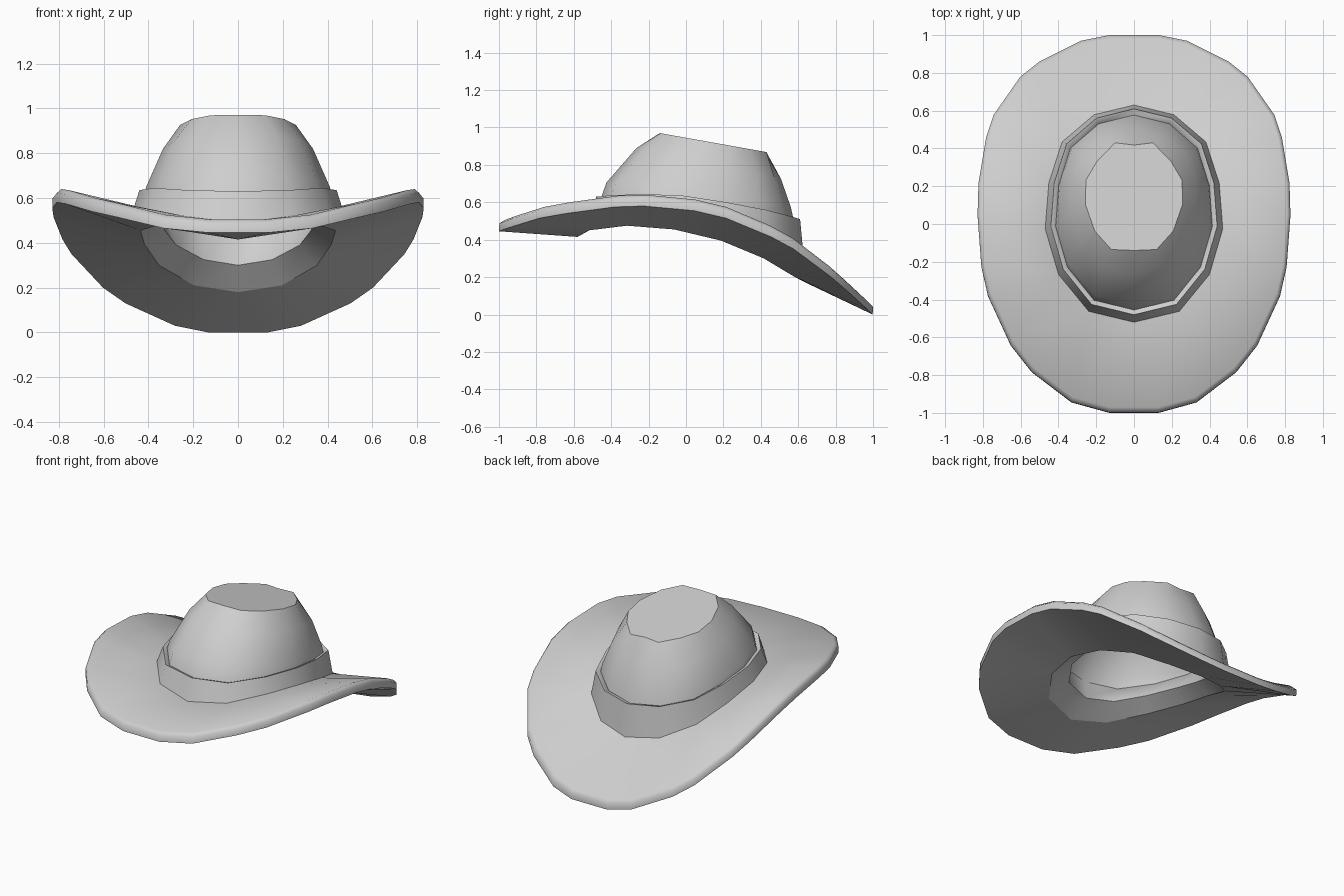
import bpy, math

if "Cube" in bpy.data.objects:
    bpy.data.objects.remove(bpy.data.objects["Cube"])

felt = bpy.data.materials.new("felt_grey")
felt.diffuse_color = (0.62, 0.62, 0.62, 1)
felt.use_nodes = True
felt.node_tree.nodes["Principled BSDF"].inputs["Base Color"].default_value = felt.diffuse_color

# Half outline of the head oval, front to back: (width fraction, length fraction)
OVAL = [(0, 0), (.51, .05), (.85, .22), (1, .43), (.96, .64), (.81, .83), (.45, .955), (0, 1)]


def mirror(half):
    """Complete a right half, running front to back, into a counterclockwise ring."""
    left = [(-x, y, z) for x, y, z in reversed(half) if x > 0]
    return half + left


def oval(half_width, front, back, heights):
    """Ring of 14 points; heights are per point, or (front, back) for a tilted plane."""
    pts = []
    for i, (w, t) in enumerate(OVAL):
        z = heights[i] if len(heights) > 2 else heights[0] + (heights[1] - heights[0]) * t
        pts.append((w * half_width, front + (back - front) * t, z))
    return mirror(pts)


def loft(name, rings, angle, cap=False):
    """Skin successive rings; a 14-ring may meet a 28-ring."""
    verts, faces, starts = [], [], []
    for r in rings:
        starts.append(len(verts))
        verts += r
    for k in range(len(rings) - 1):
        n, m = len(rings[k]), len(rings[k + 1])

        def a(i):
            return starts[k] + i % n

        def b(i):
            return starts[k + 1] + i % m

        for i in range(min(n, m)):
            if n == m:
                faces.append((a(i), a(i + 1), b(i + 1), b(i)))
            elif n < m:
                faces.append((a(i), b(2 * i + 1), b(2 * i)))
                faces.append((a(i), a(i + 1), b(2 * i + 2), b(2 * i + 1)))
            else:
                faces.append((a(2 * i), a(2 * i + 1), b(i)))
                faces.append((a(2 * i + 1), a(2 * i + 2), b(i + 1), b(i)))
    if cap:
        faces.append(tuple(range(starts[-1], len(verts))))
    me = bpy.data.meshes.new(name)
    me.from_pydata(verts, [], faces)
    me.materials.append(felt)
    ob = bpy.data.objects.new(name, me)
    bpy.context.collection.objects.link(ob)
    bpy.ops.object.select_all(action='DESELECT')
    ob.select_set(True)
    bpy.context.view_layer.objects.active = ob
    bpy.ops.object.shade_smooth_by_angle(angle=math.radians(angle))
    return ob


# Rim of the brim, right half from front to back
RIM = [(.13, -.99, .505), (.33, -.935, .525), (.54, -.775, .575), (.65, -.635, .60),
       (.77, -.375, .635), (.805, -.22, .64), (.825, .05, .615), (.82, .22, .575),
       (.78, .46, .475), (.74, .58, .41), (.60, .78, .26), (.50, .86, .19),
       (.28, .97, .09), (.13, 1.0, .06)]


def rim_ring(scale, dy, dz):
    """Copy of the rim, scaled and shifted, starting with the left front point."""
    ring = mirror([(x * scale, y * scale + dy, z + dz) for x, y, z in RIM])
    return ring[-1:] + ring[:-1]


rim_top = rim_ring(.98, 0, 0)
rim_edge = rim_ring(1.004, -.004, -.018)
rim_bottom = rim_ring(1.004, -.006, -.06)

# Shared rings around the head opening
lip = oval(.34, -.44, .53, [.50, .52, .53, .51, .455, .39, .325, .30])
opening = oval(.435, -.58, .62, [.415, .45, .475, .455, .395, .30, .21, .18])
band_base = oval(.47, -.52, .63, [.49, .52, .55, .54, .485, .41, .33, .30])
band_edge = oval(.44, -.48, .61, [.63, .635, .645, .635, .60, .56, .525, .51])
crown_base = oval(.415, -.455, .577, [.62, .625, .635, .625, .59, .55, .515, .50])

# Curved brim with thickness and a softened rim
loft("brim", [opening, rim_bottom, rim_edge, rim_top, band_base], 60)

# Sloping ring under the head opening
loft("inner_rim", [lip, opening], 50)

# Band round the crown, with its inner wall
loft("hat_band", [band_base, band_edge, crown_base, lip], 55)

# Domed crown with a flat sloping top
TOP = [(0, -.14), (.12, -.135), (.208, -.037), (.258, .106), (.254, .233),
       (.195, .333), (.1, .43), (0, .418)]
crown_top = mirror([(x, y, .97 - .178 * (y + .14)) for x, y in TOP])
loft("crown", [crown_base,
               oval(.41, -.426, .56, (.705, .575)),
               oval(.335, -.265, .508, (.89, .725)),
               crown_top], 42, cap=True)
